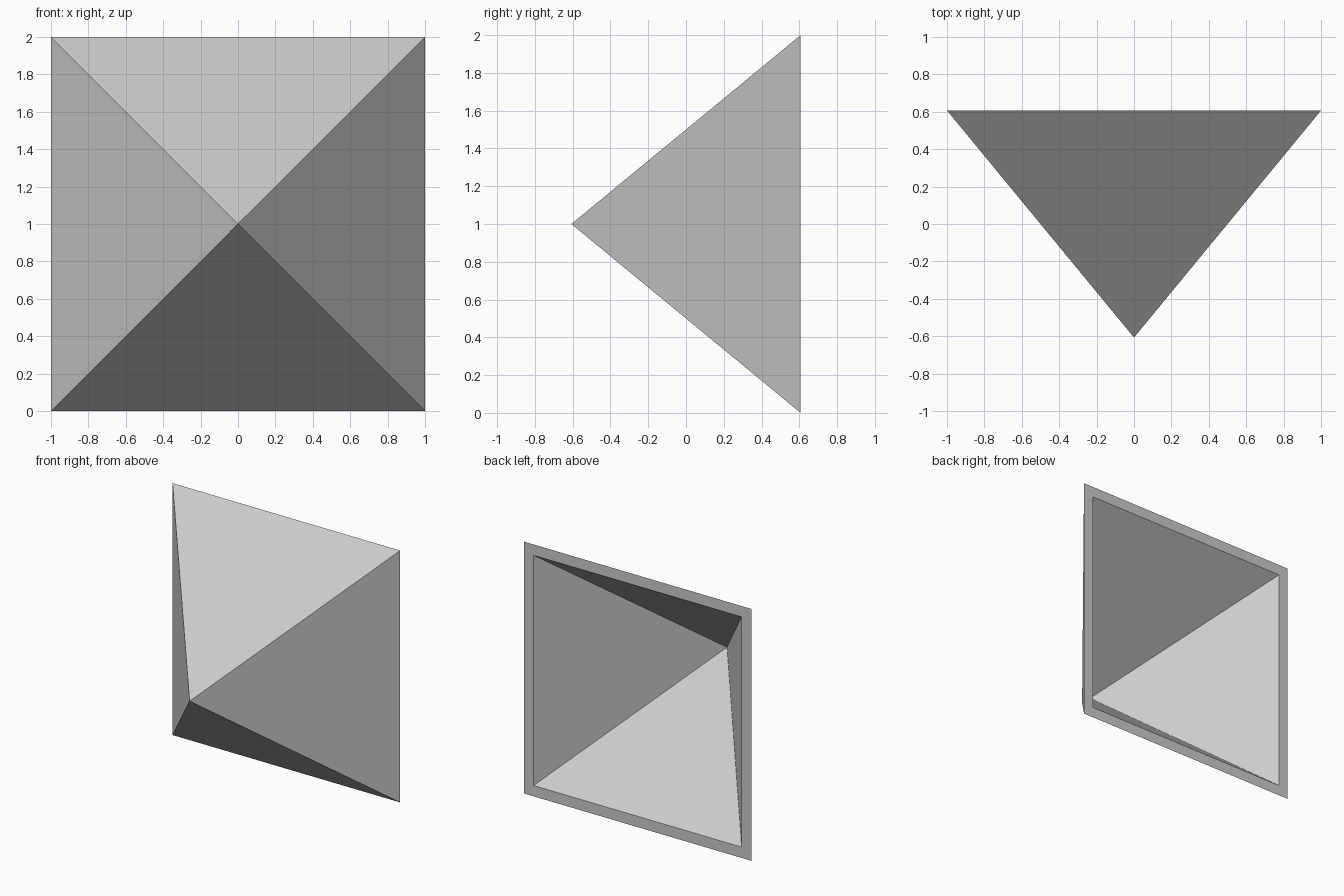
import bpy, bmesh

if "Cube" in bpy.data.objects:
    bpy.data.objects.remove(bpy.data.objects["Cube"])

BACK = 0.607          # plane of the open square base
OUTER, INNER = 1.0, 0.914
TIP, INNER_TIP = -0.607, -0.515


def square(bm, half):
    corners = ((-1, -1), (1, -1), (1, 1), (-1, 1))
    return [bm.verts.new((x * half, BACK, 1 + z * half)) for x, z in corners]


bm = bmesh.new()
outer, inner = square(bm, OUTER), square(bm, INNER)
tip = bm.verts.new((0, TIP, 1))
inner_tip = bm.verts.new((0, INNER_TIP, 1))

# Outer sides, hollow inside and flat rim, one quarter at a time
for i in range(4):
    j = (i + 1) % 4
    bm.faces.new((outer[i], outer[j], tip))
    bm.faces.new((inner[j], inner[i], inner_tip))
    bm.faces.new((outer[j], outer[i], inner[i], inner[j]))
bmesh.ops.recalc_face_normals(bm, faces=bm.faces)

mesh = bpy.data.meshes.new("pyramid_shell")
bm.to_mesh(mesh)
bm.free()
bpy.context.collection.objects.link(bpy.data.objects.new("pyramid_shell", mesh))
